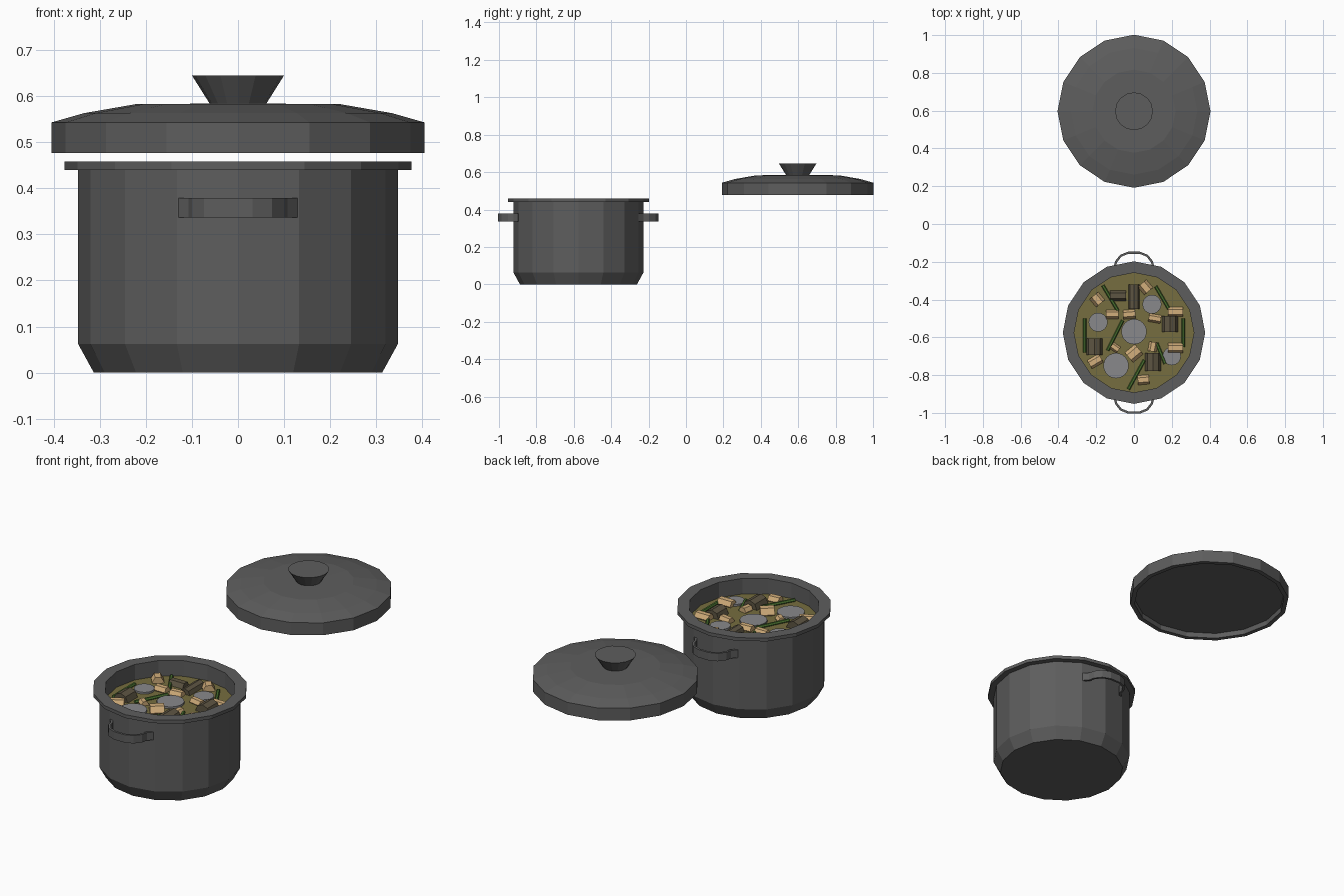
import bpy, bmesh, math
from mathutils import Vector, Matrix

if "Cube" in bpy.data.objects:
    bpy.data.objects.remove(bpy.data.objects["Cube"])

POT_Y, LID_Y, STEW_Z = -0.575, 0.597, 0.375


def material(name, rgb):
    m = bpy.data.materials.new(name)
    m.diffuse_color = (*rgb, 1)
    m.use_nodes = True
    m.node_tree.nodes["Principled BSDF"].inputs["Base Color"].default_value = m.diffuse_color
    return m


IRON = material("dark_iron", (0.11, 0.11, 0.11))
BROTH = material("broth", (0.18, 0.155, 0.05))
GREEN = material("bean_green", (0.07, 0.17, 0.03))
TAN = material("potato_tan", (0.65, 0.43, 0.2))
BROWN = material("meat_brown", (0.11, 0.09, 0.055))
SLICE = material("slice_grey", (0.25, 0.25, 0.26))


def finish(name, bm, mat, loc=(0, 0, 0)):
    bmesh.ops.recalc_face_normals(bm, faces=bm.faces)
    me = bpy.data.meshes.new(name)
    bm.to_mesh(me)
    bm.free()
    me.materials.append(mat)
    ob = bpy.data.objects.new(name, me)
    ob.location = loc
    bpy.context.collection.objects.link(ob)
    return ob


def lathe(name, profile, loc, mat, sides=16):
    """Revolve (radius, z) points around z; first corner lies on +x."""
    bm = bmesh.new()
    vs = [bm.verts.new((r, 0, z)) for r, z in profile]
    es = [bm.edges.new(p) for p in zip(vs, vs[1:])]
    bmesh.ops.spin(bm, geom=vs + es, axis=(0, 0, 1), cent=(0, 0, 0),
                   steps=sides, angle=math.tau)
    bmesh.ops.remove_doubles(bm, verts=bm.verts, dist=1e-4)
    return finish(name, bm, mat, loc)


def rod(name, x, y, length, radius, degrees, mat, sides=6, lift=0.0):
    """Prism lying on the broth, its length turned by degrees from +x."""
    bm = bmesh.new()
    rot = Matrix.Rotation(math.radians(degrees), 4, 'Z') @ Matrix.Rotation(math.pi / 2, 4, 'Y')
    bmesh.ops.create_cone(bm, cap_ends=True, segments=sides, radius1=radius,
                          radius2=radius, depth=length, matrix=rot)
    return finish(name, bm, mat, (x, y, STEW_Z + lift))


# Pot shell with chamfered base, flat rim and hollow inside
lathe("pot", [(0, 0), (0.313, 0), (0.347, 0.062), (0.347, 0.44), (0.377, 0.44),
              (0.377, 0.458), (0.317, 0.458), (0.317, 0.06), (0, 0.06)],
      (0, POT_Y, 0), IRON)

# Broth surface
lathe("broth", [(0, STEW_Z - 0.02), (0.317, STEW_Z - 0.02), (0.317, STEW_Z), (0, STEW_Z)],
      (0, POT_Y, 0), BROTH)

# Lid with domed top and recessed underside
lathe("lid", [(0, 0.505), (0.382, 0.505), (0.382, 0.477), (0.405, 0.477),
              (0.405, 0.543), (0.335, 0.563), (0.22, 0.583), (0, 0.584)],
      (0, LID_Y, 0), IRON)
lathe("lid_knob", [(0, 0.575), (0.059, 0.58), (0.1, 0.645), (0, 0.645)],
      (0, LID_Y, 0), IRON)

# Flat strap handles, front and back
half = [(0.125, 0.318), (0.102, 0.345), (0.095, 0.375), (0.07, 0.407), (0.03, 0.423)]
path = [Vector((-x, y)) for x, y in half] + [Vector((x, y)) for x, y in reversed(half)]
for name, side in (("front_handle", -1), ("back_handle", 1)):
    bm = bmesh.new()
    rings = []
    for i, p in enumerate(path):
        t = (path[min(i + 1, len(path) - 1)] - path[max(i - 1, 0)]).normalized()
        n = Vector((-t.y, t.x)) * 0.006
        rings.append([bm.verts.new((q.x, side * q.y, z)) for q, z in
                      ((p - n, 0.337), (p + n, 0.337), (p + n, 0.379), (p - n, 0.379))])
    for a, b in zip(rings, rings[1:]):
        for k in range(4):
            bm.faces.new((a[k], a[k - 1], b[k - 1], b[k]))
    bm.faces.new(rings[0])
    bm.faces.new(rings[-1])
    finish(name, bm, IRON, (0, POT_Y, 0))

# Round slices floating on the broth
for x, y, r in ((0, -0.57, 0.067), (0.095, -0.425, 0.05), (-0.19, -0.52, 0.05),
                (-0.095, -0.75, 0.067), (0.2, -0.7, 0.048)):
    lathe("round_slice", [(0, -0.01), (r, -0.01), (r, 0.01), (0, 0.01)],
          (x, y, STEW_Z), SLICE, 24)

# Meat pieces
for x, y, length, r in ((0, -0.385, 0.13, 0.03), (0.19, -0.53, 0.085, 0.042),
                        (-0.21, -0.65, 0.085, 0.042), (0.1, -0.73, 0.095, 0.042)):
    rod("meat_piece", x, y, length, r, 90, BROWN, 8)

# Potato chunks: x, y, length, radius, angle
for x, y, length, r, a in (
        (-0.195, -0.4, 0.055, 0.03, 130), (0.06, -0.335, 0.055, 0.03, 130),
        (-0.115, -0.478, 0.065, 0.024, 0), (-0.025, -0.478, 0.065, 0.024, 5),
        (0.11, -0.5, 0.065, 0.022, -10), (0.22, -0.465, 0.08, 0.026, 0),
        (0.1, -0.65, 0.05, 0.023, 80), (0, -0.685, 0.07, 0.034, 40),
        (0.22, -0.657, 0.08, 0.027, 0), (-0.205, -0.727, 0.07, 0.026, 30),
        (-0.1, -0.655, 0.045, 0.02, -35), (0.05, -0.825, 0.06, 0.025, 5)):
    rod("potato_chunk", x, y, length, r, a, TAN, 6, 0.005)
rod("meat_chunk", -0.085, -0.38, 0.085, 0.028, 0, BROWN, 6)

# Green beans: end points
for x0, y0, x1, y1 in ((-0.165, -0.325, -0.085, -0.46), (0.115, -0.33, 0.185, -0.45),
                       (-0.26, -0.5, -0.26, -0.68), (0.26, -0.5, 0.26, -0.65),
                       (-0.06, -0.51, -0.14, -0.67), (-0.03, -0.875, 0.055, -0.72),
                       (0.12, -0.63, 0.165, -0.74)):
    rod("green_bean", (x0 + x1) / 2, (y0 + y1) / 2, math.hypot(x1 - x0, y1 - y0), 0.009,
        math.degrees(math.atan2(y1 - y0, x1 - x0)), GREEN, 6, 0.006)
